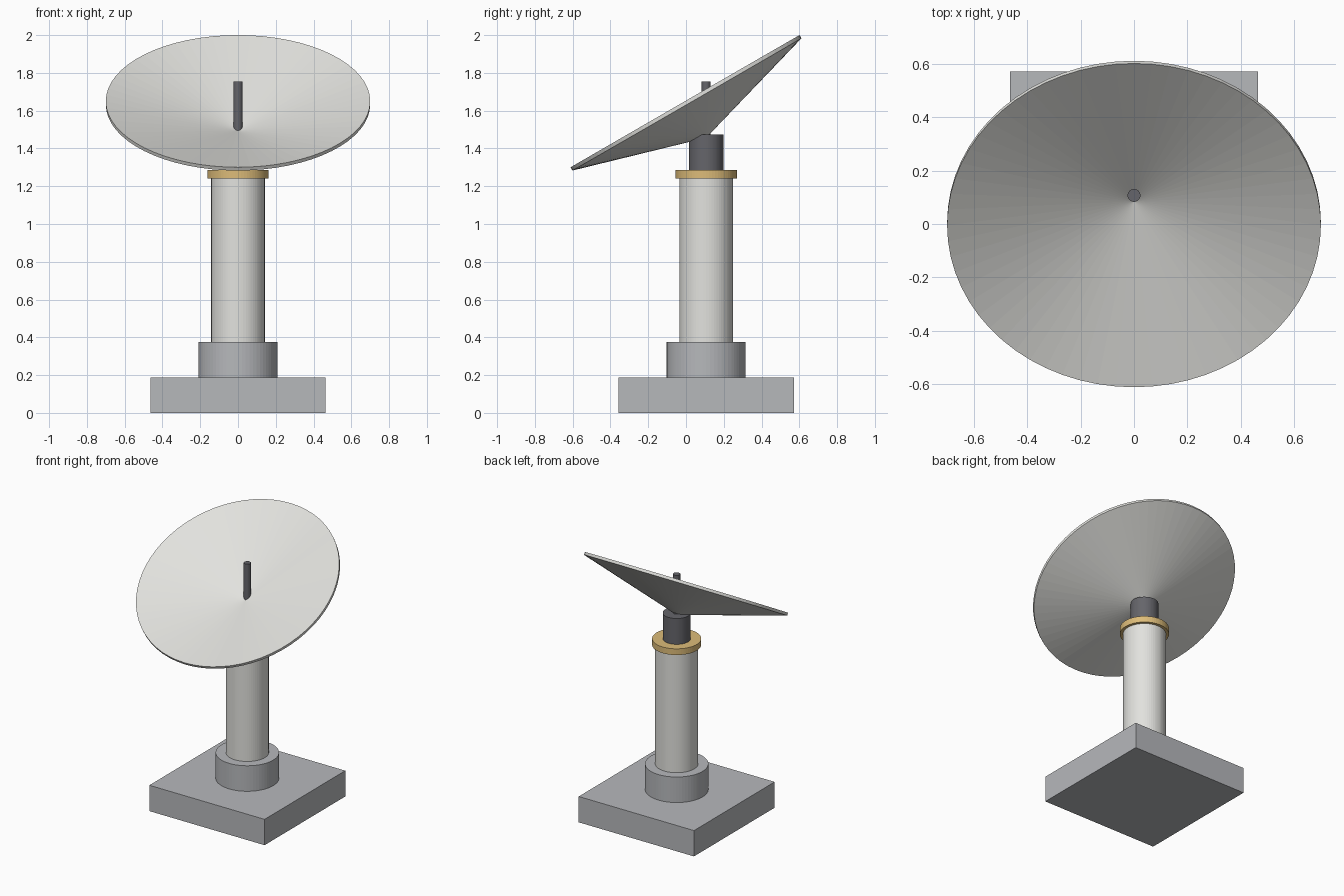
import bpy
import bmesh
from math import radians
from mathutils import Matrix, Vector

cube = bpy.data.objects.get("Cube")
if cube:
    bpy.data.objects.remove(cube, do_unlink=True)

AXIS_Y = 0.107   # the mast stands behind the centre of the dish
SIDES = 64


def material(name, rgb):
    mat = bpy.data.materials.new(name)
    mat.use_nodes = True
    mat.diffuse_color = (*rgb, 1)
    mat.node_tree.nodes["Principled BSDF"].inputs["Base Color"].default_value = (*rgb, 1)
    return mat


white = material("off white", (0.76, 0.76, 0.73))
grey = material("concrete grey", (0.47, 0.48, 0.50))
dark = material("dark grey", (0.13, 0.13, 0.145))
gold = material("gold", (0.72, 0.50, 0.19))


def add_object(name, bm, mat):
    bmesh.ops.recalc_face_normals(bm, faces=bm.faces)
    mesh = bpy.data.meshes.new(name)
    bm.to_mesh(mesh)
    bm.free()
    mesh.materials.append(mat)
    obj = bpy.data.objects.new(name, mesh)
    bpy.context.collection.objects.link(obj)
    return obj


def cylinder(name, radius, bottom, top, mat, sides=SIDES):
    bm = bmesh.new()
    place = Matrix.Translation((0, AXIS_Y, (bottom + top) / 2))
    bmesh.ops.create_cone(bm, cap_ends=True, segments=sides, radius1=radius,
                          radius2=radius, depth=top - bottom, matrix=place)
    return add_object(name, bm, mat)


def lathe(name, profile, mat):
    """Spin a closed (radius, height) profile about z."""
    bm = bmesh.new()
    verts = [bm.verts.new((r, 0, z)) for r, z in profile]
    edges = [bm.edges.new(pair) for pair in zip(verts, verts[1:])]
    bmesh.ops.spin(bm, geom=verts + edges, cent=(0, 0, 0), axis=(0, 0, 1),
                   angle=radians(360), steps=SIDES, use_merge=True)
    bmesh.ops.remove_doubles(bm, verts=bm.verts, dist=0.0005)
    return add_object(name, bm, mat)


# Square foundation slab
bm = bmesh.new()
bmesh.ops.create_cube(bm, size=1, matrix=Matrix.Translation((0, AXIS_Y, 0.094))
                      @ Matrix.Diagonal((0.928, 0.928, 0.188, 1)))
add_object("foundation_slab", bm, grey)

# Mast, from the ground up
cylinder("mast_footing", 0.209, 0.188, 0.374, grey)
cylinder("mast_column", 0.142, 0.374, 1.24, white)
cylinder("bearing_collar", 0.162, 1.24, 1.285, gold)
cylinder("dish_pivot", 0.092, 1.285, 1.473, dark)

# Conical dish, tilted toward the front
dish = lathe("dish", [(0, -0.204), (0.7, 0), (0.7, 0.02), (0, -0.16)], white)
dish.location = Vector((0, 0.005, 1.633))
dish.rotation_euler.x = radians(30)

# Upright feed rod in the dish
cylinder("feed_rod", 0.024, 1.46, 1.755, dark, 32)
